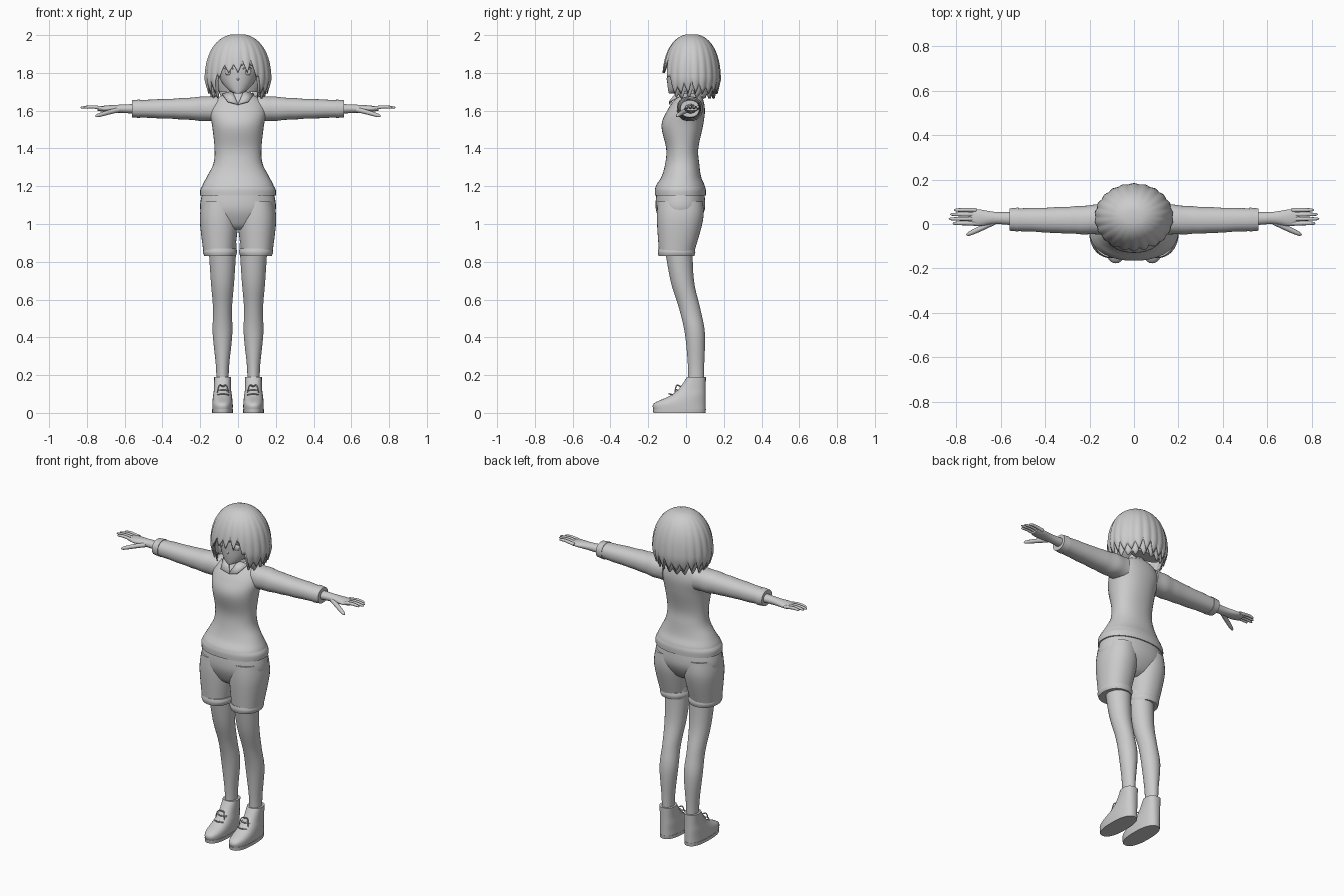
import bpy, bmesh, math
from mathutils import Vector

if "Cube" in bpy.data.objects:
    bpy.data.objects.remove(bpy.data.objects["Cube"])

GREY = (0.6, 0.6, 0.6, 1)
grey = bpy.data.materials.new("light grey")
grey.use_nodes = True
grey.diffuse_color = GREY
grey.node_tree.nodes["Principled BSDF"].inputs["Base Color"].default_value = GREY


def make(name, verts, faces, angle=50, thickness=0):
    mesh_builder = bmesh.new()
    points = [mesh_builder.verts.new(v) for v in verts]
    for face in faces:
        mesh_builder.faces.new([points[i] for i in face])
    bmesh.ops.recalc_face_normals(mesh_builder, faces=mesh_builder.faces)
    mesh = bpy.data.meshes.new(name)
    mesh_builder.to_mesh(mesh)
    mesh_builder.free()
    mesh.materials.append(grey)
    part = bpy.data.objects.new(name, mesh)
    bpy.context.collection.objects.link(part)
    if thickness:
        part.modifiers.new("thickness", 'SOLIDIFY').thickness = thickness
    bpy.ops.object.select_all(action='DESELECT')
    part.select_set(True)
    bpy.context.view_layer.objects.active = part
    bpy.ops.object.shade_smooth_by_angle(angle=math.radians(angle))


def skin(rings, last_cap=True):
    """Join equal rings with quads and cap the ends."""
    n = len(rings[0])
    verts = [p for ring in rings for p in ring]
    faces = [(k + i, k + (i + 1) % n, k + n + (i + 1) % n, k + n + i)
             for k in range(0, len(verts) - n, n) for i in range(n)]
    faces.append(range(n))
    if last_cap:
        faces.append(range(len(verts) - n, len(verts)))
    return verts, faces


def spline(rows, steps=5):
    """Smooth curve through the rows."""
    rows = [Vector(row) for row in rows]
    curve = []
    for i, (a, b) in enumerate(zip(rows, rows[1:])):
        start = (b - rows[max(i - 1, 0)]) / 2
        finish = (rows[min(i + 2, len(rows) - 1)] - a) / 2
        for step in range(steps):
            t = step / steps
            ease = t * t * (3 - 2 * t)
            curve.append(a.lerp(b, ease) + start * t * (1 - t) ** 2 - finish * t * t * (1 - t))
    return curve + [rows[-1]]


def loft(name, rows, side=1, offset=0, sideways=False, power=2, wrinkle=0, count=36):
    """Rows: place along the axis, half width (height if sideways), half depth, y centre."""
    rings = []
    for along, width, depth, y in spline(rows):
        ring = []
        for i in range(count):
            turn = math.tau * i / count
            c, s = math.cos(turn), math.sin(turn)
            crease = 1 + wrinkle * math.sin(70 * along + 2 * s)
            across = offset + crease * width * math.copysign(abs(c) ** (2 / power), c)
            back = y + crease * depth * math.copysign(abs(s) ** (2 / power), s)
            ring.append((side * along, back, across) if sideways else (side * across, back, along))
        rings.append(ring)
    make(name, *skin(rings))


def tube(name, path, radius, side=1, count=10):
    """Tapering tube with a rounded tip."""
    points = spline(path, 8)
    last = len(points) - 1
    rings = []
    for i, point in enumerate(points):
        direction = points[min(i + 1, last)] - points[max(i - 1, 0)]
        turn = direction.to_track_quat('Z', 'Y')
        t = i / last
        size = radius * (1 - t / 4) * math.sqrt(max(1 - t ** 8, 0.02))
        ring = [point + turn @ Vector((size * math.cos(a), size * math.sin(a), 0))
                for a in (math.tau * j / count for j in range(count))]
        rings.append([(side * p.x, p.y, p.z) for p in ring])
    make(name, *skin(rings))


def hair_radius(z):
    """Rounded crown above the widest level, drawn in below it."""
    widest, height, radius, power = 1.76, 0.24, 0.17, 2.3
    if z < widest:
        return radius - (widest - z) * 0.3
    return radius * (1 - ((z - widest) / height) ** power) ** (1 / power)


def hair(name, scale, clumps, fringe, nape, notch, phase):
    """Shell of pointed clumps, short over the face and long elsewhere."""
    count, levels, rings = clumps * 6, 18, []
    for level in range(1, levels + 1):
        v = level / levels
        ring = []
        for i in range(count):
            turn = math.tau * i / count
            from_front = min(turn, math.tau - turn)
            blend = min(1, max(0, (from_front - 0.5) * 3))
            wave = abs((i / 6 + phase) % 1 * 2 - 1)
            end = fringe + (nape - fringe) * blend + notch * wave * (3 + math.sin(5 * turn)) / 4
            z = 2 - (2 - end) * v ** 1.5
            r = scale * hair_radius(z) * (1 + 0.04 * v * (0.5 - wave))
            ring.append((r * math.sin(turn), 0.03 - 0.86 * r * math.cos(turn), z))
        rings.append(ring)
    make(name, *skin(rings, last_cap=False), angle=40, thickness=0.006)


# Sweater and its hem
loft("sweater_body", [
    (1.16, .195, .13, -.03), (1.2, .19, .13, -.03), (1.25, .165, .105, -.025), (1.32, .13, .09, -.02),
    (1.4, .124, .085, -.02), (1.52, .137, .11, -.02), (1.6, .15, .1, 0), (1.66, .12, .075, .015),
    (1.69, .06, .055, .015)], power=2.2)
loft("sweater_hem", [(1.15, .2, .135, -.03), (1.18, .2, .135, -.03), (1.2, .19, .13, -.03)], power=2.2)

# Neck, shirt collar and head
loft("neck", [(1.6, .045, .045, .015), (1.78, .04, .045, .015)])
loft("collar_band", [(1.65, .08, .07, .01), (1.7, .05, .05, .015)])
loft("head", [(1.69, .015, .02, -.07), (1.71, .05, .05, -.045), (1.76, .092, .1, 0),
              (1.84, .115, .115, .015), (1.92, .1, .1, .02), (1.97, .04, .04, .02)])
tube("nose", [(0, -.09, 1.79), (0, -.1, 1.76)], .007)
tube("mouth", [(-.02, -.09, 1.735), (0, -.095, 1.73), (.02, -.09, 1.735)], .003)

# Hair in two shells over a filled core
hair("outer_hair", scale=1, clumps=22, fringe=1.8, nape=1.69, notch=.075, phase=.5)
hair("inner_hair", scale=.94, clumps=19, fringe=1.83, nape=1.66, notch=.06, phase=.1)
loft("hair_core", [(1.7, .1, .04, .09), (1.76, .13, .06, .09), (1.86, .135, .075, .075), (1.95, .08, .05, .05)])

# Hips of the shorts
loft("shorts_hips", [(1.18, .185, .125, -.03), (1.08, .2, .13, -.03), (1, .15, .095, -.035),
                     (.97, .07, .06, -.04)], power=2.2)

for side, label in ((1, "left_"), (-1, "right_")):
    # Collar flap
    flap = [(.03, -.045, 1.705), (0, -.09, 1.635), (.055, -.09, 1.65), (.085, -.02, 1.69)]
    make(label + "collar_flap", [(side * x, y, z) for x, y, z in flap], [range(4)], thickness=.008)

    # Eye and lash
    tube(label + "eye", [(.05, -.08, 1.805), (.05, -.095, 1.805)], .02, side, 16)
    tube(label + "eyelash", [(.025, -.096, 1.82), (.05, -.097, 1.834), (.075, -.08, 1.82)], .003, side)

    # Sleeve with cuff
    loft(label + "sleeve", [(.1, .065, .066, .02), (.17, .065, .067, .02), (.3, .056, .06, .017),
                            (.54, .045, .05, .02)],
         side, offset=1.61, sideways=True, power=2.2, wrinkle=.02)
    loft(label + "sleeve_cuff", [(.52, .049, .054, .02), (.56, .045, .05, .02)],
         side, offset=1.61, sideways=True, power=2.2)

    # Hand, fingers and thumb
    loft(label + "hand", [(.5, .027, .033, .022), (.62, .022, .027, .027), (.7, .017, .038, .028),
                          (.745, .01, .032, .03)], side, offset=1.61, sideways=True)
    for finger in range(4):
        y = .003 + .02 * finger
        reach = .84 - .018 * abs(finger - 1.3)
        tube(f"{label}finger_{finger + 1}", [(.71, y, 1.612), (.77, y, 1.62), (reach, y, 1.616)], .01, side)
    tube(label + "thumb", [(.63, .01, 1.605), (.69, -.02, 1.59), (.755, -.05, 1.57)], .014, side)

    # Shorts leg with turned-up cuff
    loft(label + "shorts_leg", [(1.12, .09, .12, -.03), (1.02, .102, .122, -.032), (.85, .083, .093, -.05)],
         side, offset=.1, power=2.2)
    loft(label + "shorts_cuff", [(.83, .083, .094, -.05), (.85, .09, .099, -.05), (.87, .086, .096, -.05)],
         side, offset=.095, power=2.2)

    # Leg
    loft(label + "leg", [(.9, .075, .075, -.042), (.7, .062, .062, -.02), (.55, .05, .056, .02),
                         (.42, .052, .053, .047), (.25, .035, .043, .053), (.15, .032, .042, .053)],
         side, offset=.082)

    # Ankle boot with sole
    loft(label + "boot", [(.015, .054, .138, -.034), (.05, .054, .137, -.033), (.09, .05, .095, .009),
                          (.13, .045, .07, .034), (.19, .044, .05, .055)], side, offset=.082, power=2.4)
    loft(label + "boot_sole", [(0, .055, .138, -.035), (.02, .056, .14, -.035)],
         side, offset=.082, power=2.4)

    # Laces and bow
    for row in range(3):
        y, z = .035 * row - .09, .022 * row + .096
        tube(f"{label}lace_{row + 1}", [(.05, y + .02, z), (.08, y, z + .005), (.11, y + .02, z)], .004, side)
    for way, loop in ((-1, "inner"), (1, "outer")):
        tube(f"{label}{loop}_bow", [(.08, -.03, .14), (.08 + .02 * way, -.05, .145),
                                    (.08 + .03 * way, -.06, .105)], .004, side)
